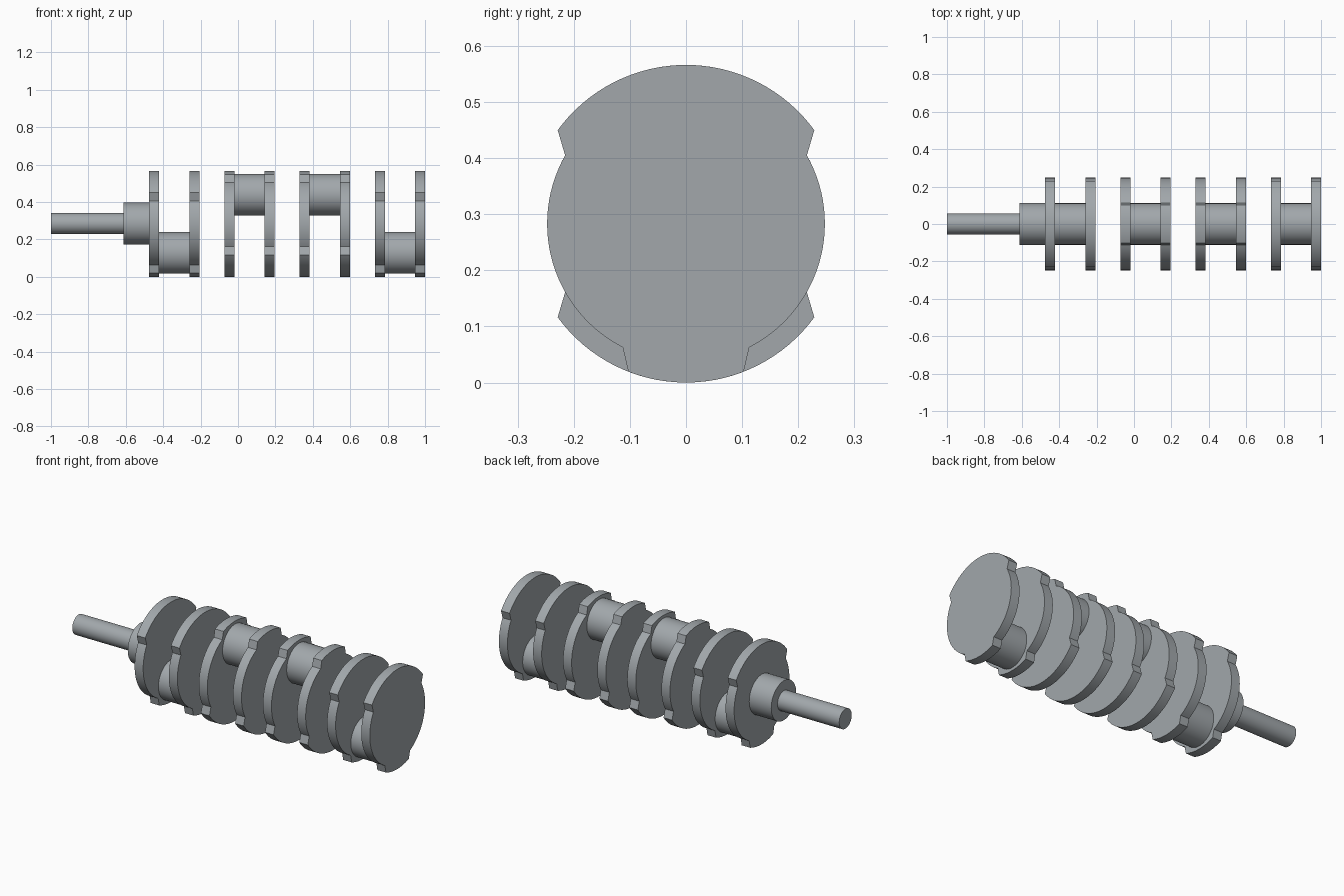
import bpy, bmesh, math

if "Cube" in bpy.data.objects:
    bpy.data.objects.remove(bpy.data.objects["Cube"])

AXIS_Z = 0.283      # height of the rotation axis
R_OUT, R_IN = 0.283, 0.2475
WEB = 0.0535        # web thickness

steel = bpy.data.materials.new("steel grey")
steel.diffuse_color = (0.36, 0.39, 0.41, 1)
steel.use_nodes = True
steel.node_tree.nodes["Principled BSDF"].inputs["Base Color"].default_value = steel.diffuse_color


def extrude_x(name, outline, x0, x1):
    """Extrude a closed (y, z) outline along x."""
    bm = bmesh.new()
    face = bm.faces.new([bm.verts.new((x0, y, z)) for y, z in outline])
    ext = bmesh.ops.extrude_face_region(bm, geom=[face])
    moved = [v for v in ext["geom"] if isinstance(v, bmesh.types.BMVert)]
    bmesh.ops.translate(bm, verts=moved, vec=(x1 - x0, 0, 0))
    bmesh.ops.recalc_face_normals(bm, faces=bm.faces)
    mesh = bpy.data.meshes.new(name)
    bm.to_mesh(mesh)
    bm.free()
    obj = bpy.data.objects.new(name, mesh)
    bpy.context.collection.objects.link(obj)
    mesh.materials.append(steel)
    bpy.ops.object.select_all(action="DESELECT")
    obj.select_set(True)
    bpy.context.view_layer.objects.active = obj
    bpy.ops.object.shade_smooth_by_angle(angle=math.radians(15))
    return obj


def arc(radius, a0, a1, steps, cz=AXIS_Z):
    pts = []
    for i in range(steps + 1):
        a = math.radians(a0 + (a1 - a0) * i / steps)
        pts.append((radius * math.cos(a), cz + radius * math.sin(a)))
    return pts


def cylinder(name, radius, cz, x0, x1):
    return extrude_x(name, arc(radius, 0, 360, 64, cz)[:-1], x0, x1)


# Web outline: wide counterweight on top, narrow lobe at the pin, round sides
web_up = (arc(R_OUT, 36.1, 143.9, 32) + arc(R_IN, 150.5, 242.9, 28)
          + arc(R_OUT, 248.7, 291.3, 14) + arc(R_IN, 297.1, 389.5, 28))
web_down = [(y, 2 * AXIS_Z - z) for y, z in web_up]

# Nose shaft and front journal
cylinder("nose_shaft", 0.056, AXIS_Z + 0.002, -1.0, -0.613)
cylinder("front_journal", 0.112, AXIS_Z + 0.002, -0.613, -0.475)

# Four throws: two webs joined by an offset crank pin
for i, side in enumerate((-1, 1, 1, -1)):
    x = -0.475 + i * 0.4023
    outline = web_up if side < 0 else web_down
    extrude_x(f"web_{i + 1}_front", outline, x, x + WEB)
    extrude_x(f"web_{i + 1}_rear", outline, x + 0.2145, x + 0.2145 + WEB)
    cylinder(f"crank_pin_{i + 1}", 0.111, AXIS_Z + side * 0.155,
             x + WEB, x + 0.2145)
